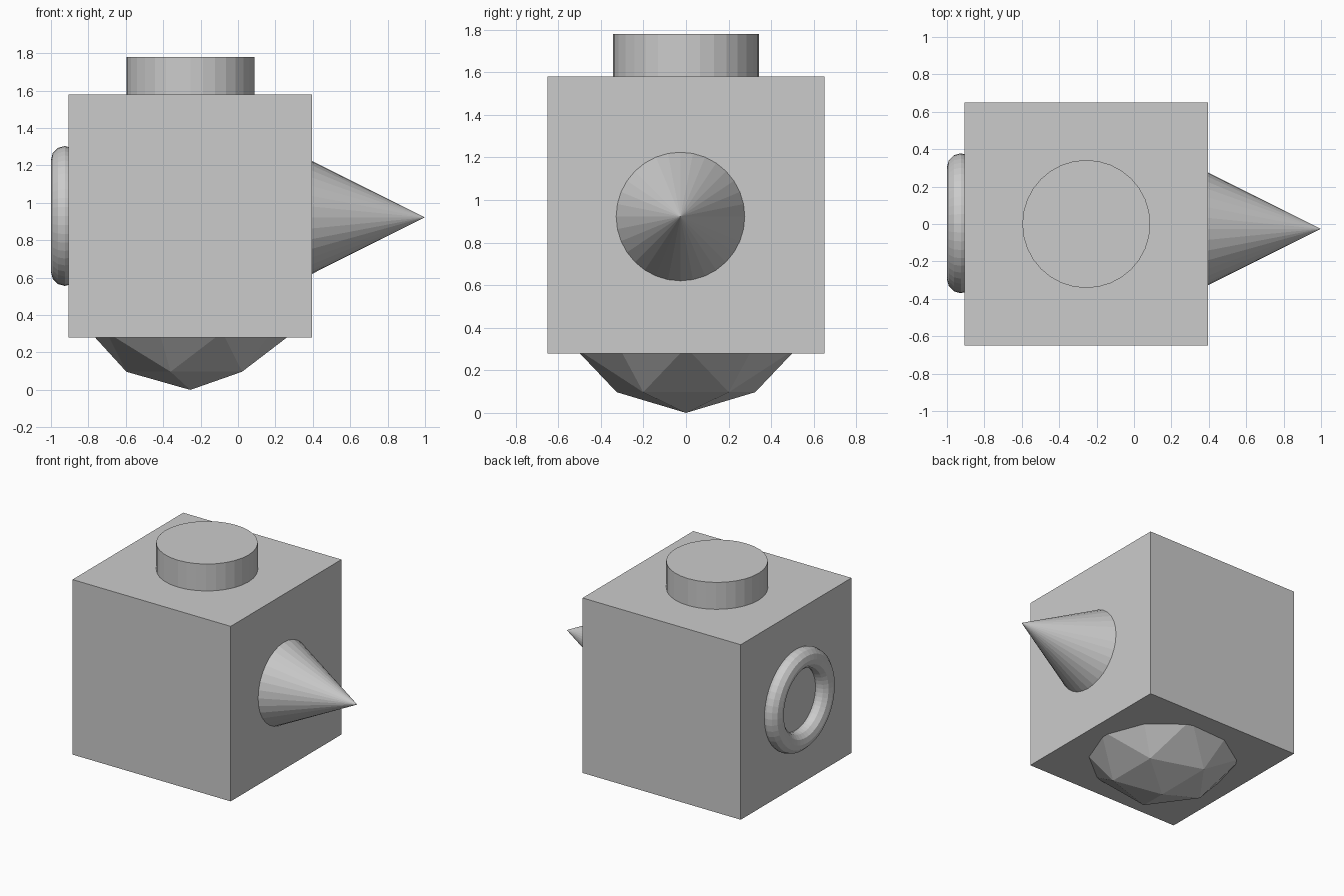
import bpy
from math import pi

if "Cube" in bpy.data.objects:
    bpy.data.objects.remove(bpy.data.objects["Cube"])

CX, CZ, SIZE = -0.255, 0.93, 1.3   # block centre and edge length
H = SIZE / 2


def name_part(name):
    bpy.context.object.name = name


# main block
bpy.ops.mesh.primitive_cube_add(size=SIZE, location=(CX, 0, CZ))
name_part("block")

# round peg on top, slightly sunk into the block
bpy.ops.mesh.primitive_cylinder_add(vertices=32, radius=0.342, depth=0.22,
                                    location=(CX, 0, CZ + H + 0.09))
name_part("top_peg")

# pointed cone on the right side
bpy.ops.mesh.primitive_cone_add(vertices=32, radius1=0.302, depth=0.603,
                                location=(CX + H + 0.3015, -0.026, 0.922),
                                rotation=(0, pi / 2, 0))
name_part("side_cone")

# ring half sunk into the left side
bpy.ops.mesh.primitive_torus_add(major_segments=48, minor_segments=12,
                                 major_radius=0.3, minor_radius=0.074,
                                 location=(-0.926, 0.004, CZ),
                                 rotation=(0, pi / 2, 0))
name_part("side_ring")

# faceted ball poking out of the underside
bpy.ops.mesh.primitive_ico_sphere_add(subdivisions=2, radius=0.65,
                                      location=(CX, 0, 0.65))
name_part("bottom_gem")
